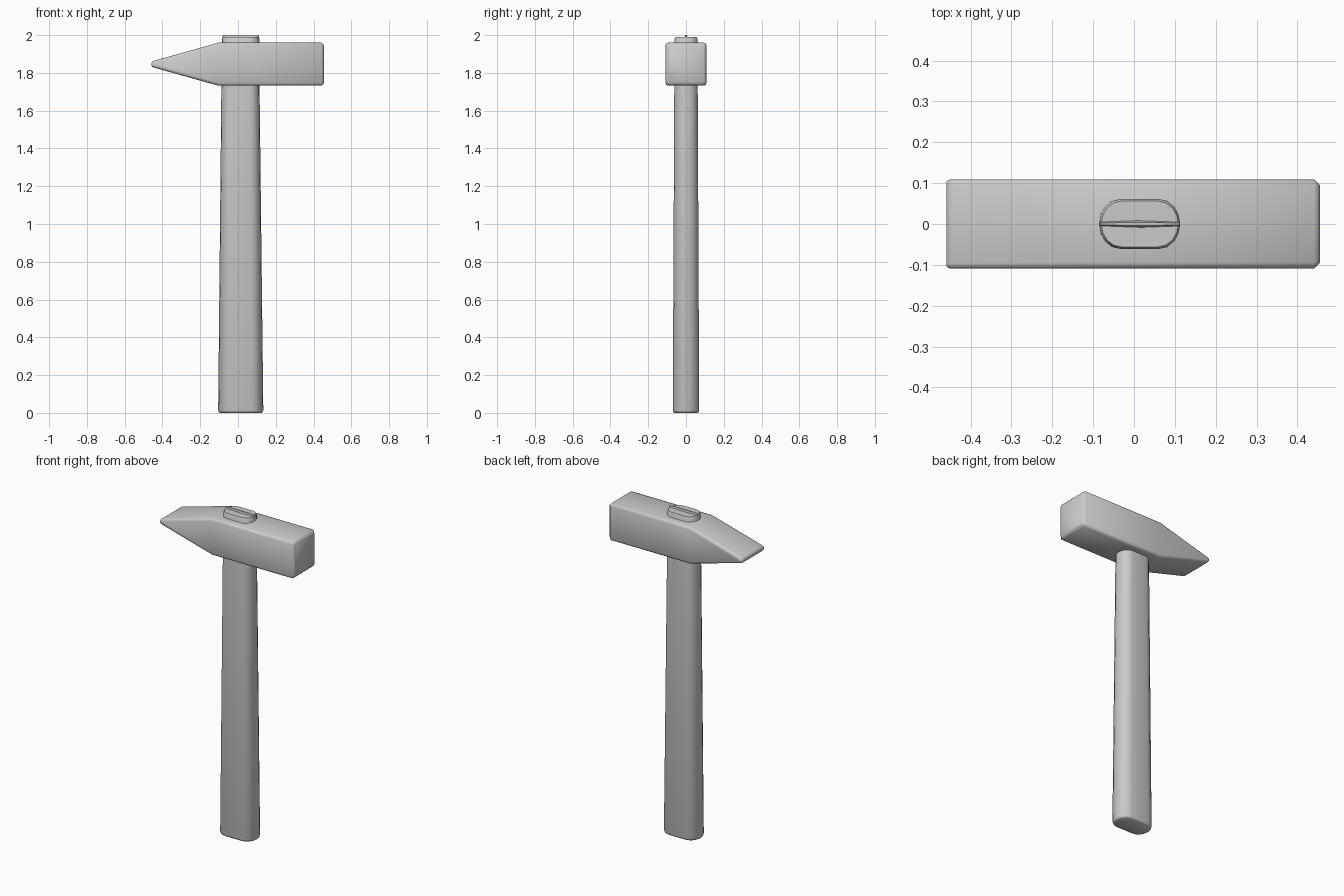
import bpy, bmesh
from math import sin, cos, pi, radians

if "Cube" in bpy.data.objects:
    bpy.data.objects.remove(bpy.data.objects["Cube"])


def loft(name, rings):
    """Skin a closed solid through rings that share a point count."""
    bm = bmesh.new()
    loops = [[bm.verts.new(p) for p in ring] for ring in rings]
    for a, b in zip(loops, loops[1:]):
        for i in range(len(a)):
            j = (i + 1) % len(a)
            bm.faces.new((a[i], a[j], b[j], b[i]))
    bm.faces.new(loops[0])
    bm.faces.new(loops[-1])
    bmesh.ops.recalc_face_normals(bm, faces=bm.faces)
    mesh = bpy.data.meshes.new(name)
    bm.to_mesh(mesh)
    bm.free()
    ob = bpy.data.objects.new(name, mesh)
    bpy.context.collection.objects.link(ob)
    bpy.ops.object.select_all(action='DESELECT')
    ob.select_set(True)
    bpy.context.view_layer.objects.active = ob
    bpy.ops.object.shade_smooth_by_angle(angle=radians(50))
    return ob


def oval(z, x0, x1, hy, seg=4):
    """Handle section: flat sides with elliptical ends."""
    cx, hx = (x0 + x1) / 2, (x1 - x0) / 2
    rx = hx * 0.52
    pts = []
    for q in range(4):
        sx = 1 if q in (0, 3) else -1
        for k in range(seg + 1):
            if k == 0 and q in (1, 3) or k == seg and q in (0, 2):
                pass
            elif k == 0 and q in (0, 2) and pts and q == 2:
                continue
            elif k == seg and q == 3:
                continue
            a = (q + k / seg) * pi / 2
            pts.append((cx + sx * (hx - rx) + rx * cos(a), hy * sin(a), z))
    return pts


def block(x, hy, hz, c, cz=1.846):
    """Head section: rectangle with rounded corners."""
    cy, ch = c, min(c, hz * 0.6)
    pts = []
    for q, (sy, sz) in enumerate([(1, 1), (-1, 1), (-1, -1), (1, -1)]):
        for k in range(3):
            a = (q + k / 2) * pi / 2
            pts.append((x, sy * (hy - cy) + cy * cos(a), cz + sz * (hz - ch) + ch * sin(a)))
    return pts


def lens(z, hy, x0=-0.083, x1=0.112):
    """Wedge section: thin sliver, thickest in the middle."""
    cx = (x0 + x1) / 2
    return [(x0, -hy * .6, z), (cx, -hy, z), (x1, -hy * .6, z),
            (x1, hy * .6, z), (cx, hy, z), (x0, hy * .6, z)]


# Tapered wooden handle running up through the head
loft("handle", [
    oval(0.0, -0.095, 0.123, 0.061),
    oval(0.004, -0.101, 0.130, 0.067),
    oval(0.014, -0.105, 0.134, 0.070),
    oval(1.73, -0.088, 0.114, 0.062),
    oval(1.98, -0.085, 0.113, 0.061),
    oval(1.990, -0.080, 0.108, 0.056),
])

# Hammer head: tapered pein on the left, square face on the right
loft("head", [
    block(-0.459, 0.104, 0.006, 0.010),
    block(-0.455, 0.108, 0.013, 0.012),
    block(-0.445, 0.109, 0.018, 0.013),
    block(-0.103, 0.109, 0.114, 0.015),
    block(0.441, 0.109, 0.114, 0.015),
    block(0.456, 0.095, 0.100, 0.012),
])

# Wedge driven into the top of the handle
loft("wedge", [lens(1.90, 0.004), lens(1.988, 0.009), lens(2.0, 0.004)])
